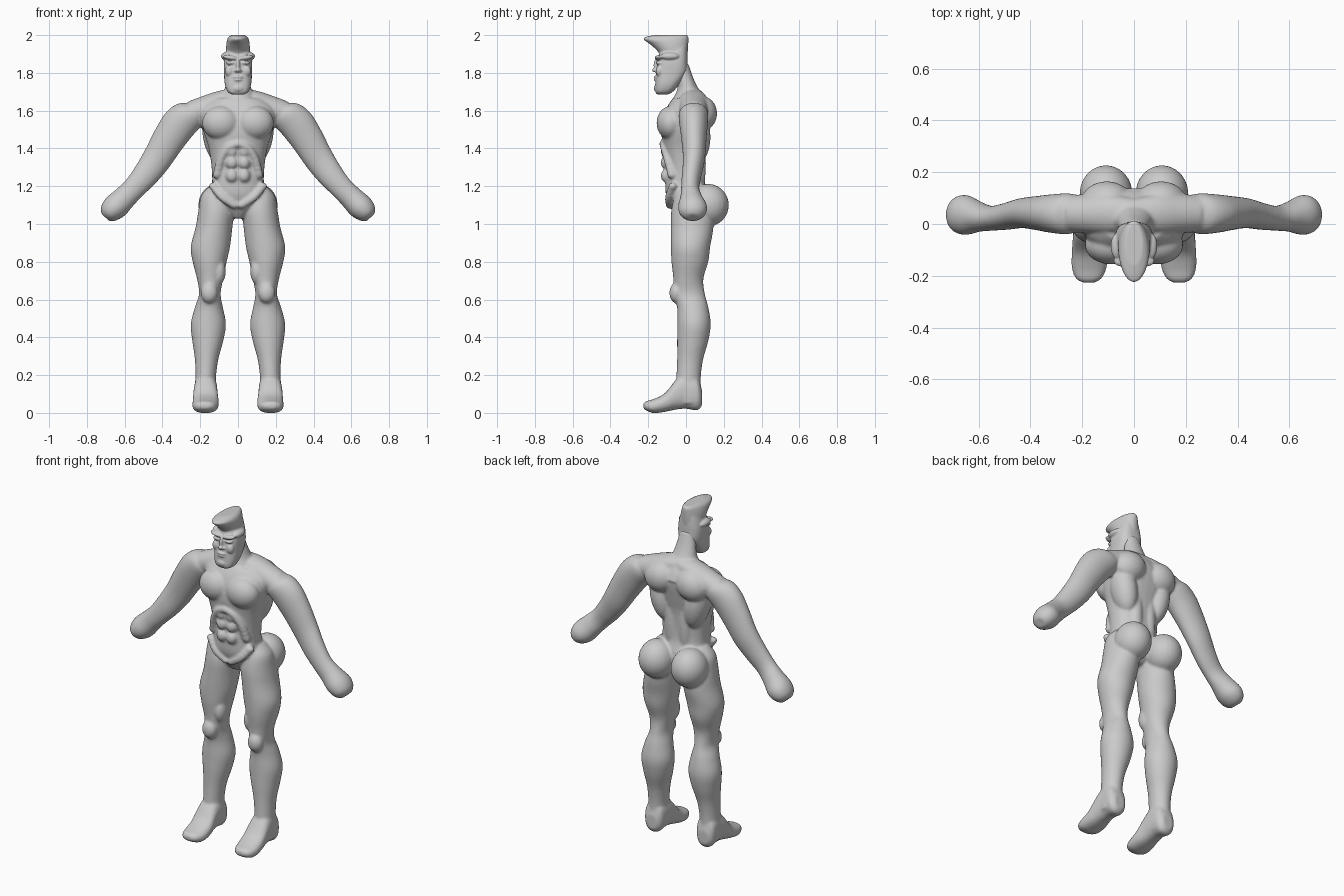
import bpy, bmesh
from math import cos, sin, pi, copysign
from mathutils import Vector, Matrix

X, Y, Z = Vector((1, 0, 0)), Vector((0, 1, 0)), Vector((0, 0, 1))
BOTH = (1, -1)


def spline(rows, steps=4):
    """Catmull-Rom in-betweens for a list of number tuples."""
    out = []
    for i in range(len(rows) - 1):
        a, b, c, d = (rows[max(0, min(len(rows) - 1, i + k))] for k in (-1, 0, 1, 2))
        for s in range(steps):
            t = s / steps
            out.append([0.5 * (2 * q + (r - p) * t + (2 * p - 5 * q + 4 * r - w) * t * t
                               + (3 * q - p - 3 * r + w) * t ** 3)
                        for p, q, r, w in zip(a, b, c, d)])
    return out + [list(rows[-1])]


def loft(bm, rows, u, v, sides=(1,), power=2.0, n=32):
    """Closed skin through rings given as (cx, cy, cz, half_u, half_v)."""
    rows = spline(rows)
    for side in sides:
        rings = []
        for cx, cy, cz, a, b in rows:
            ring = []
            for k in range(n):
                c, s = cos(2 * pi * k / n), sin(2 * pi * k / n)
                p = (Vector((cx, cy, cz)) + u * a * copysign(abs(c) ** (2 / power), c)
                     + v * b * copysign(abs(s) ** (2 / power), s))
                p.x *= side
                ring.append(bm.verts.new(p))
            rings.append(ring)
        for r0, r1 in zip(rings, rings[1:]):
            for k in range(n):
                bm.faces.new((r0[k], r0[(k + 1) % n], r1[(k + 1) % n], r1[k]))
        bm.faces.new(rings[0][::-1])
        bm.faces.new(rings[-1])


def column(bm, rows, **kw):
    """Upright loft, rows are (z, x0, x1, y0, y1)."""
    loft(bm, [((a + b) / 2, (c + d) / 2, z, (b - a) / 2, (d - c) / 2)
              for z, a, b, c, d in rows], X, Y, **kw)


def blob(bm, pos, rad, sides=BOTH, tilt=0.0):
    """Ellipsoid muscle, leaning by tilt about y."""
    for s in sides:
        m = (Matrix.Translation((pos[0] * s, pos[1], pos[2]))
             @ Matrix.Rotation(tilt * s, 4, 'Y') @ Matrix.Diagonal((*rad, 1)))
        bmesh.ops.create_uvsphere(bm, u_segments=24, v_segments=16, radius=1, matrix=m)


def finish(bm, name, voxel, smooth):
    """Fuse all overlapping volumes into one sculpted surface."""
    bmesh.ops.recalc_face_normals(bm, faces=bm.faces[:])
    me = bpy.data.meshes.new(name)
    bm.to_mesh(me)
    bm.free()
    ob = bpy.data.objects.new(name, me)
    bpy.context.collection.objects.link(ob)
    r = ob.modifiers.new("fuse", 'REMESH')
    r.mode, r.voxel_size, r.use_smooth_shade = 'VOXEL', voxel, True
    s = ob.modifiers.new("soften", 'SMOOTH')
    s.factor, s.iterations = 0.5, smooth
    bpy.context.view_layer.objects.active = ob
    ob.select_set(True)
    for m in ("fuse", "soften"):
        bpy.ops.object.modifier_apply(modifier=m)
    bpy.ops.object.shade_smooth()
    ob.select_set(False)


body = bmesh.new()
# Torso
column(body, [(1.03, -.03, .03, -.04, .06), (1.08, -.09, .09, -.075, .11),
              (1.15, -.145, .145, -.105, .12), (1.22, -.137, .137, -.11, .1),
              (1.3, -.14, .14, -.108, .095), (1.4, -.155, .155, -.12, .1),
              (1.48, -.18, .18, -.13, .115), (1.56, -.2, .2, -.122, .13),
              (1.62, -.19, .19, -.1, .13), (1.665, -.13, .13, -.07, .105)], power=2.3)
# Neck and sloping shoulders
column(body, [(1.6, -.14, .14, -.09, .14), (1.66, -.1, .1, -.07, .11),
              (1.71, -.073, .073, -.047, .07), (1.77, -.058, .058, -.045, .04),
              (1.85, -.045, .045, -.06, .012)])
loft(body, [(.0, .035, 1.665, .065, .055), (.1, .04, 1.65, .075, .055),
            (.18, .04, 1.61, .075, .07), (.26, .04, 1.58, .07, .07)], Y, Z, sides=BOTH)
# Chest, shoulder blades, side back and spine muscles
blob(body, (.09, -.08, 1.535), (.1, .076, .09))
blob(body, (.105, .085, 1.585), (.1, .08, .09), tilt=.3)
blob(body, (.115, .05, 1.46), (.07, .08, .15), tilt=.2)
blob(body, (.045, .065, 1.32), (.042, .04, .2))
# Rib arch
for x, y, z in spline([(0, -.118, 1.425), (.05, -.113, 1.405), (.09, -.095, 1.34),
                       (.11, -.075, 1.26)]):
    blob(body, (x, y, z), (.024, .024, .02))
# Abdominals and groin ridges
for z, w in ((1.385, .029), (1.325, .033), (1.255, .033)):
    blob(body, (.032, -.104, z), (w, .03, .036))
for x, y, z in spline([(.13, -.07, 1.2), (.08, -.09, 1.14), (.02, -.085, 1.1)]):
    blob(body, (x, y, z), (.025, .022, .02))
# Arms with mitten hands
loft(body, [(.2, .045, 1.6, .06, .055), (.25, .04, 1.582, .078, .085),
            (.31, .04, 1.53, .075, .094), (.37, .042, 1.445, .066, .089),
            (.43, .042, 1.345, .058, .08), (.49, .03, 1.26, .052, .07),
            (.55, .022, 1.19, .048, .061), (.6, .028, 1.14, .058, .063),
            (.65, .035, 1.09, .077, .068), (.685, .035, 1.055, .066, .054),
            (.702, .035, 1.035, .035, .03)],
     Y, Vector((.74, 0, .67)), sides=BOTH)
# Buttocks
blob(body, (.108, .118, 1.1), (.102, .109, .112))
# Legs
column(body, [(1.2, .07, .15, -.03, .07), (1.15, .04, .195, -.06, .11),
              (1.07, .022, .21, -.078, .14), (.98, .03, .225, -.08, .145),
              (.88, .042, .25, -.08, .128), (.8, .06, .24, -.077, .118),
              (.71, .078, .217, -.067, .092), (.63, .092, .206, -.066, .1),
              (.56, .08, .228, -.047, .118), (.47, .064, .25, -.046, .131),
              (.38, .078, .242, -.047, .118), (.28, .105, .228, -.047, .09),
              (.18, .117, .226, -.052, .078), (.1, .115, .232, -.06, .082),
              (.05, .12, .228, -.05, .075)], sides=BOTH)
# Kneecaps and inner knee muscle
blob(body, (.152, -.05, .635), (.045, .038, .055))
blob(body, (.1, -.02, .75), (.035, .045, .07))
# Feet
loft(body, [((a + b) / 2, y, (c + d) / 2, (b - a) / 2, (d - c) / 2) for y, a, b, c, d in (
    (.085, .14, .205, .04, .12), (.06, .115, .23, .014, .19), (0, .11, .232, .022, .21),
    (-.05, .108, .236, .018, .18), (-.11, .102, .24, .006, .106),
    (-.17, .106, .24, -.001, .074), (-.21, .125, .225, .012, .062),
    (-.226, .15, .2, .025, .05))], X, Z, sides=BOTH, power=2.4)
finish(body, "body", .0075, 5)

head = bmesh.new()
# Skull and square jaw
column(head, [(1.685, -.03, .03, -.15, -.1), (1.7, -.055, .055, -.162, -.07),
              (1.74, -.07, .07, -.162, -.035), (1.8, -.074, .074, -.158, .005),
              (1.86, -.075, .075, -.15, .008), (1.91, -.065, .065, -.14, .006),
              (1.95, -.05, .05, -.12, .004)], power=2.7)
# Swept-forward flat-top hair
column(head, [(1.89, -.062, .062, -.135, .008), (1.92, -.063, .063, -.155, .01),
              (1.95, -.062, .062, -.188, .012), (1.975, -.058, .058, -.222, .013),
              (1.99, -.05, .05, -.215, .012), (2.001, -.034, .034, -.16, .004)])
# Side flares, brow, eyes and cheeks
blob(head, (.066, -.085, 1.888), (.024, .05, .02))
blob(head, (.038, -.142, 1.88), (.042, .024, .013), tilt=-.15)
blob(head, (.037, -.142, 1.853), (.026, .018, .01))
blob(head, (.045, -.14, 1.81), (.024, .02, .03))
# Nose, lips and chin
blob(head, (0, -.156, 1.84), (.011, .016, .036), (1,))
blob(head, (0, -.163, 1.815), (.015, .017, .012), (1,))
blob(head, (.013, -.156, 1.811), (.01, .011, .009))
blob(head, (0, -.158, 1.778), (.028, .013, .007), (1,))
blob(head, (0, -.158, 1.763), (.024, .012, .007), (1,))
blob(head, (0, -.148, 1.718), (.036, .022, .024), (1,))
finish(head, "head", .0042, 3)
